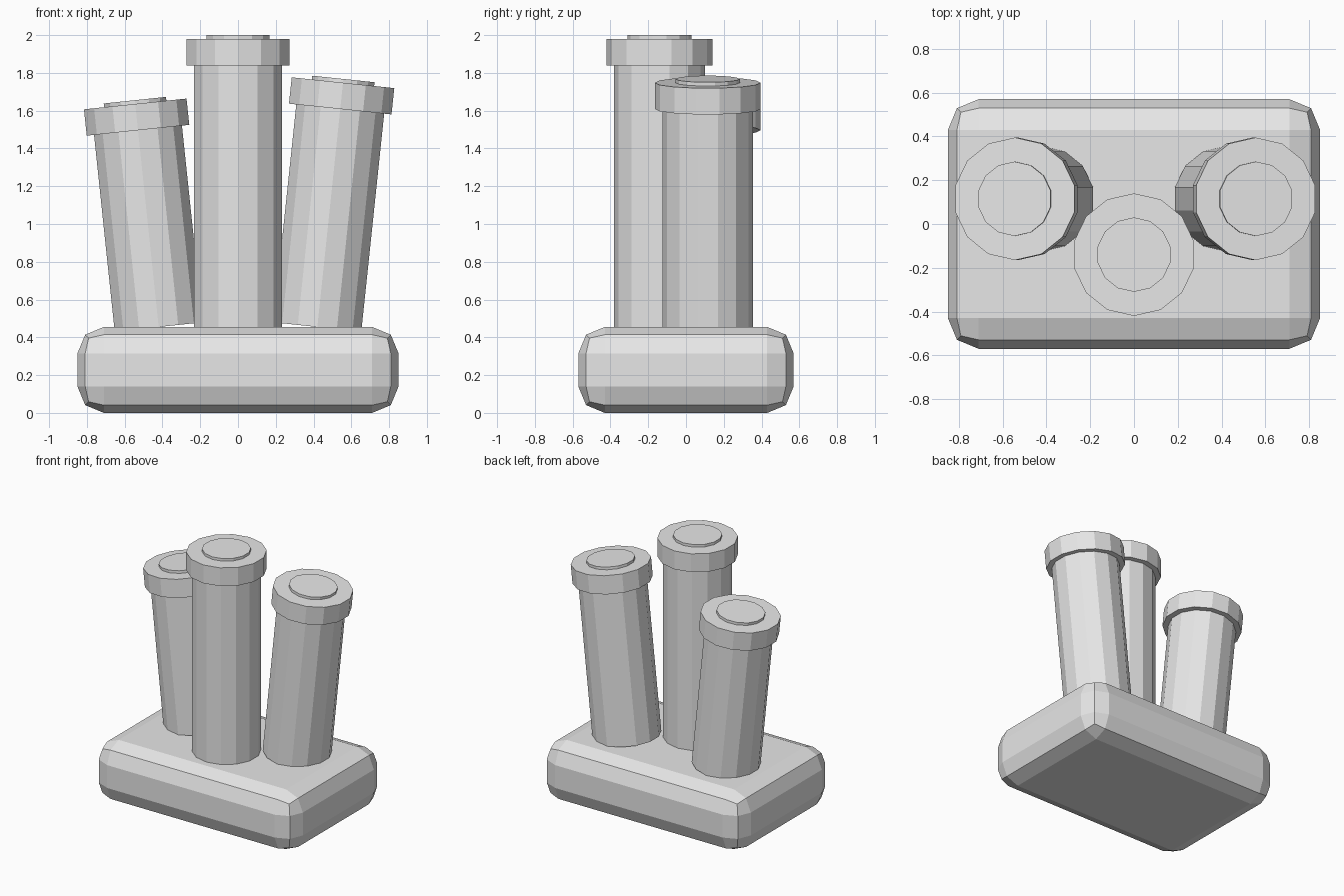
import bpy
from math import radians
from mathutils import Matrix

cube = bpy.data.objects.get("Cube")
if cube:
    bpy.data.objects.remove(cube, do_unlink=True)

GREY = (0.8, 0.8, 0.8, 1)
grey = bpy.data.materials.new("light_grey")
grey.use_nodes = True
grey.diffuse_color = GREY
grey.node_tree.nodes["Principled BSDF"].inputs["Base Color"].default_value = GREY

BASE_SIZE = (1.70, 1.14, 0.455)
BASE_TOP = BASE_SIZE[2]
SIDES = 14


def finish(name):
    obj = bpy.context.object
    obj.name = obj.data.name = name
    obj.data.materials.append(grey)
    return obj


def disc(name, radius, bottom, top, frame):
    """Faceted cylinder spanning bottom..top along the local axis of frame."""
    bpy.ops.mesh.primitive_cylinder_add(vertices=SIDES, radius=radius, depth=top - bottom)
    obj = finish(name)
    obj.matrix_world = frame @ Matrix.Translation((0, 0, (bottom + top) / 2))


def tube(side, x, y, length, tilt):
    """Standing tube with a wide lid and a thin raised button on top."""
    frame = Matrix.Translation((x, y, BASE_TOP)) @ Matrix.Rotation(radians(tilt), 4, 'Y')
    lid_bottom = length - 0.14
    disc(side + "_tube", 0.24, 0, lid_bottom, frame)
    disc(side + "_lid", 0.28, lid_bottom, length, frame)
    disc(side + "_button", 0.17, length, length + 0.02, frame)


# Chunky base block with chamfered edges
bpy.ops.mesh.primitive_cube_add(size=1)
base = finish("base")
base.data.transform(Matrix.Translation((0, 0, BASE_TOP / 2)) @ Matrix.Diagonal((*BASE_SIZE, 1)))
bevel = base.modifiers.new("rounded_edges", 'BEVEL')
bevel.width = 0.14
bevel.segments = 2

# Upright tube in front, two leaning tubes behind it
tube("middle", 0, -0.14, 1.525, 0)
tube("left", 0.42, 0.115, 1.30, 6)
tube("right", -0.42, 0.115, 1.187, -6)
